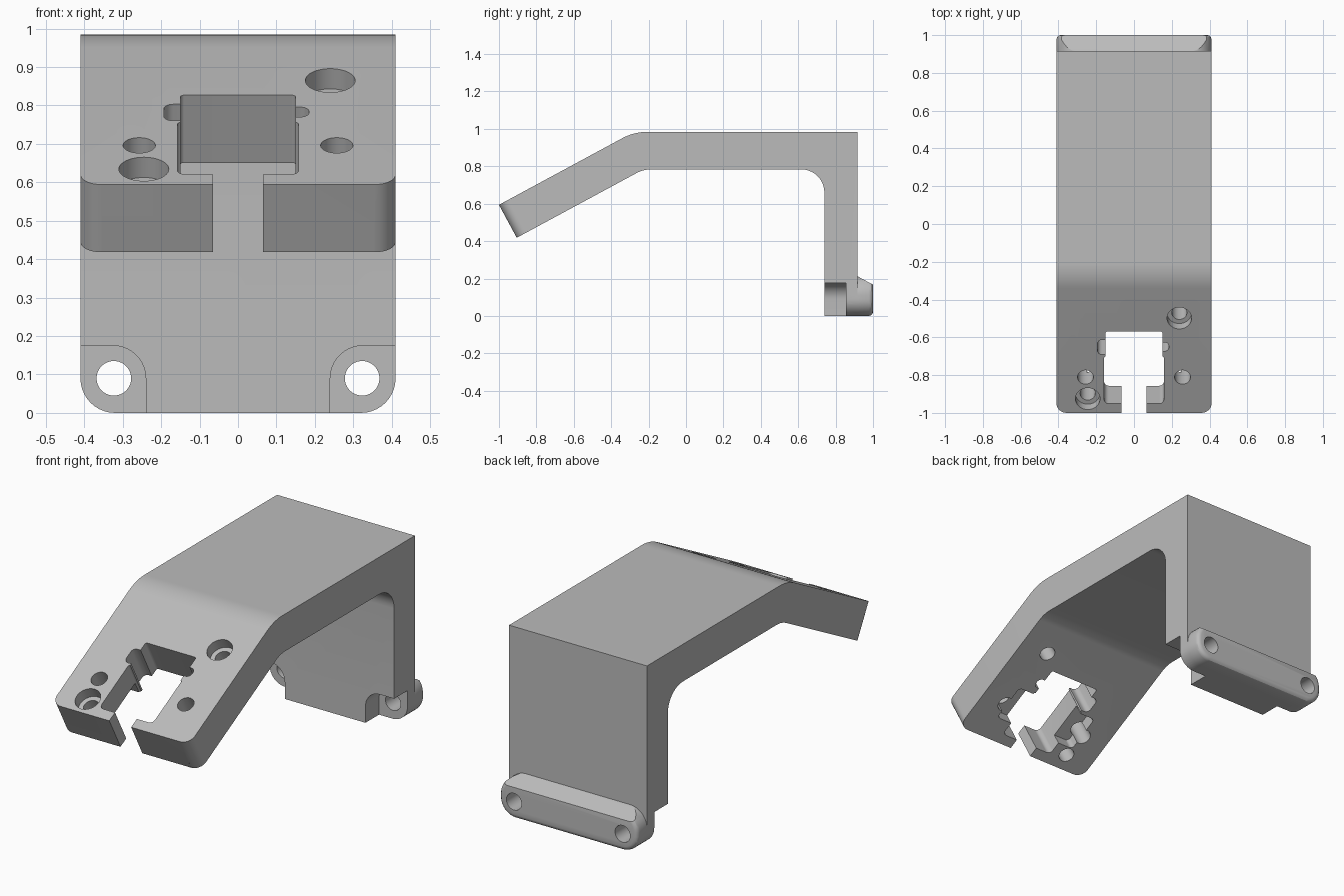
import bpy, bmesh, math
from mathutils import Vector

cube = bpy.data.objects.get("Cube")
if cube:
    bpy.data.objects.remove(cube, do_unlink=True)

grey = bpy.data.materials.new("light grey")
grey.use_nodes = True
grey.diffuse_color = (0.5, 0.5, 0.5, 1)
grey.node_tree.nodes["Principled BSDF"].inputs["Base Color"].default_value = (0.5, 0.5, 0.5, 1)

TILT = math.radians(28.4)
C, S = math.cos(TILT), math.sin(TILT)
TIP_Y, TIP_Z = -1.0, 0.594
HALF = 0.41


# Coordinate mappings: (profile a, profile b, extrusion depth) -> world
def side(a, b, d):
    return Vector((d, a, b))


def front(a, b, d):
    return Vector((a, d, b))


def arm(x, u, w):
    return Vector((x, TIP_Y + u * C + w * S, TIP_Z + u * S - w * C))


def rounded(points, steps=10):
    """Fillet every (a, b, radius) corner of a polygon."""
    out = []
    for i, (a, b, r) in enumerate(points):
        p = Vector((a, b))
        if r == 0:
            out.append(p)
            continue
        d0 = (Vector(points[i - 1][:2]) - p).normalized()
        d1 = (Vector(points[(i + 1) % len(points)][:2]) - p).normalized()
        half = d0.angle(d1) / 2
        centre = p + (d0 + d1).normalized() * r / math.sin(half)
        v0 = p + d0 * r / math.tan(half) - centre
        v1 = p + d1 * r / math.tan(half) - centre
        sweep = v0.angle_signed(v1)
        for k in range(steps + 1):
            t = -sweep * k / steps
            out.append(centre + Vector((v0.x * math.cos(t) - v0.y * math.sin(t),
                                        v0.x * math.sin(t) + v0.y * math.cos(t))))
    return out


def box(a0, b0, a1, b1, r=(0, 0, 0, 0)):
    return rounded([(a0, b0, r[0]), (a1, b0, r[1]), (a1, b1, r[2]), (a0, b1, r[3])])


def circle(a, b, r, n=40):
    return [Vector((a + r * math.cos(2 * math.pi * i / n),
                    b + r * math.sin(2 * math.pi * i / n))) for i in range(n)]


def prism(name, outline, d0, d1, place):
    bm = bmesh.new()
    rings = [[bm.verts.new(place(p.x, p.y, d)) for p in outline] for d in (d0, d1)]
    n = len(outline)
    for i in range(n):
        j = (i + 1) % n
        bm.faces.new((rings[0][i], rings[0][j], rings[1][j], rings[1][i]))
    bm.faces.new(rings[0])
    bm.faces.new(rings[1])
    bmesh.ops.recalc_face_normals(bm, faces=bm.faces)
    mesh = bpy.data.meshes.new(name)
    bm.to_mesh(mesh)
    bm.free()
    mesh.materials.append(grey)
    ob = bpy.data.objects.new(name, mesh)
    bpy.context.scene.collection.objects.link(ob)
    return ob


def combine(ob, tool, operation="DIFFERENCE"):
    """Apply a boolean and discard the tool."""
    mod = ob.modifiers.new("boolean", "BOOLEAN")
    mod.operation, mod.solver, mod.object = operation, "EXACT", tool
    bpy.context.view_layer.update()
    deps = bpy.context.evaluated_depsgraph_get()
    mesh = bpy.data.meshes.new_from_object(ob.evaluated_get(deps))
    ob.modifiers.clear()
    ob.data = mesh
    bpy.data.objects.remove(tool, do_unlink=True)


def cut(ob, outline, d0, d1, place):
    combine(ob, prism("cutter", outline, d0, d1, place))


# Bent arm, top plate and rear leg as one side profile
profile = rounded([
    (-1.0, 0.594, 0), (-0.278, 0.984, 0.28), (0.917, 0.984, 0), (0.917, -0.1, 0),
    (0.74, -0.1, 0), (0.74, 0.784, 0.125), (-0.227, 0.784, 0.17), (-0.905, 0.418, 0)])
bracket = prism("mounting_bracket", profile, -0.6, 0.6, side)
combine(bracket, prism("outline", box(-HALF, 0, HALF, 1.2, (0.09, 0.09, 0, 0)),
                       -1.3, 1.3, front), "INTERSECT")

# Rear foot flange with a softened back rim and sloping top
flange = prism("flange", box(-HALF, 0, HALF, 0.212, (0.09, 0.09, 0.1, 0.1)), 0.87, 1.0, front)
bm = bmesh.new()
bm.from_mesh(flange.data)
rim = [e for e in bm.edges if all(v.co.y > 0.99 for v in e.verts)]
bmesh.ops.bevel(bm, geom=rim, offset=0.022, segments=3, affect="EDGES", profile=0.5)
bm.to_mesh(flange.data)
bm.free()
cut(flange, [Vector(p) for p in ((0.917, 0.212), (1.1, 0.113), (1.1, 0.4), (0.917, 0.4))],
    -0.6, 0.6, side)
combine(bracket, flange, "UNION")

for s in (-1, 1):
    # Screw recess and hole in each foot ear
    recess = [Vector((s * p.x, p.y)) for p in
              box(0.24, -0.3, 0.6, 0.175, (0, 0, 0, 0.085))]
    cut(bracket, recess, 0.6, 0.855, front)
    cut(bracket, circle(s * 0.323, 0.09, 0.045), 0.6, 1.2, front)
    # Rounded arm tip corner
    r = 0.055
    arc = [Vector((s * (HALF - r + r * math.sin(t)), r - r * math.cos(t)))
           for t in (math.pi / 2 * k / 8 for k in range(9))]
    outside = [Vector((s * a, b)) for a, b in ((0.5, r), (0.5, -0.05), (HALF - r, -0.05))]
    cut(bracket, arc + outside, -0.1, 0.3, arm)

# Keyed opening through the arm, its mouth and side notches
cut(bracket, box(-0.15, 0.2, 0.15, 0.49, (0, 0, 0.01, 0.01)), -0.1, 0.3, arm)
cut(bracket, box(-0.158, 0.055, 0.158, 0.34, (0.025, 0.025, 0.01, 0.01)), -0.1, 0.3, arm)
cut(bracket, box(-0.065, -0.1, 0.065, 0.2), -0.1, 0.3, arm)
cut(bracket, box(-0.193, 0.35, 0, 0.44, (0.025, 0, 0, 0.025)), -0.1, 0.3, arm)
cut(bracket, box(0, 0.37, 0.185, 0.425, (0, 0.025, 0.025, 0)), -0.1, 0.3, arm)

# Underside relief beside the opening
cut(bracket, box(-0.25, 0.13, 0.25, 0.33, (0.02,) * 4), 0.13, 0.3, arm)

# Plain holes and counterbored holes
for x in (-0.257, 0.257):
    cut(bracket, circle(x, 0.215, 0.042), -0.1, 0.3, arm)
for x, u in ((0.24, 0.57), (-0.245, 0.085)):
    cut(bracket, circle(x, u, 0.065), -0.1, 0.06, arm)
    cut(bracket, circle(x, u, 0.04), -0.1, 0.3, arm)

bpy.ops.object.select_all(action="DESELECT")
bracket.select_set(True)
bpy.context.view_layer.objects.active = bracket
bpy.ops.object.shade_smooth_by_angle(angle=math.radians(30))
